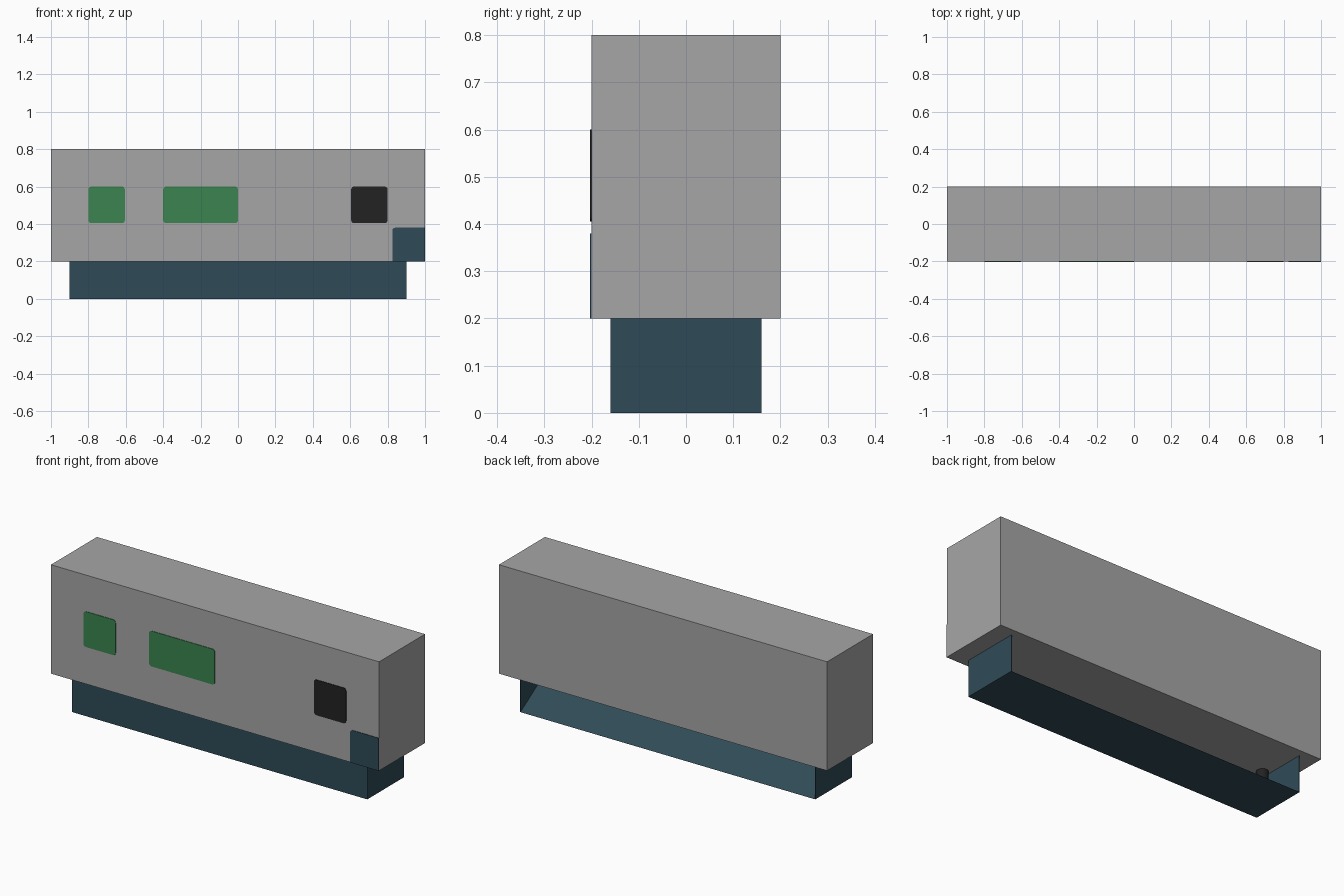
import bpy
import bmesh
import math

cube = bpy.data.objects.get("Cube")
if cube:
    bpy.data.objects.remove(cube, do_unlink=True)


def material(name, rgb):
    m = bpy.data.materials.new(name)
    m.use_nodes = True
    m.diffuse_color = (*rgb, 1)
    m.node_tree.nodes["Principled BSDF"].inputs["Base Color"].default_value = (*rgb, 1)
    return m


grey = material("light grey", (0.38, 0.38, 0.385))
teal = material("dark teal", (0.028, 0.07, 0.095))
green = material("green", (0.043, 0.23, 0.08))
black = material("black", (0.016, 0.016, 0.016))


def finish(name, bm, mat):
    bmesh.ops.recalc_face_normals(bm, faces=bm.faces)
    mesh = bpy.data.meshes.new(name)
    bm.to_mesh(mesh)
    bm.free()
    mesh.materials.append(mat)
    obj = bpy.data.objects.new(name, mesh)
    bpy.context.collection.objects.link(obj)
    return obj


def prism(name, profile, offset, mat):
    """Extrude a closed 3D outline along an offset."""
    bm = bmesh.new()
    face = bm.faces.new([bm.verts.new(p) for p in profile])
    out = bmesh.ops.extrude_face_region(bm, geom=[face])
    moved = [v for v in out["geom"] if isinstance(v, bmesh.types.BMVert)]
    bmesh.ops.translate(bm, verts=moved, vec=offset)
    return finish(name, bm, mat)


def box(name, x0, x1, y0, y1, z0, z1, mat):
    outline = [(x0, y0, z0), (x1, y0, z0), (x1, y0, z1), (x0, y0, z1)]
    return prism(name, outline, (0, y1 - y0, 0), mat)


def front_plate(name, x0, x1, z0, z1, mat, rounded=(True, True, True, True)):
    """Thin panel on the front; corners run counterclockwise from lower left."""
    r, steps, points = 0.015, 4, []
    corners = [(x0, z0, 1, 1), (x1, z0, -1, 1), (x1, z1, -1, -1), (x0, z1, 1, -1)]
    for i, (x, z, sx, sz) in enumerate(corners):
        if not rounded[i]:
            points.append((x, -0.2, z))
            continue
        for k in range(steps + 1):
            a = math.pi + (i + k / steps) * math.pi / 2
            points.append((x + sx * r + r * math.cos(a), -0.2,
                           z + sz * r + r * math.sin(a)))
    return prism(name, points, (0, -0.003, 0), mat)


# Main housing
box("housing", -1, 1, -0.2, 0.2, 0.2, 0.8, grey)

# Base: sloped tray open at the back, closed by thin end walls
prism("base_ramp", [(-0.9, 0.16, 0), (-0.9, -0.16, 0), (-0.9, -0.16, 0.2)],
      (1.8, 0, 0), teal)
for side, x in (("right", -0.9), ("left", 0.897)):
    box(side + "_base_wall", x, x + 0.003, -0.16, 0.16, 0, 0.2, teal)

# Small stud under the housing inside the tray
bm = bmesh.new()
bmesh.ops.create_cone(bm, cap_ends=True, segments=20, radius1=0.03, radius2=0.03, depth=0.07)
bmesh.ops.translate(bm, verts=bm.verts, vec=(-0.86, -0.07, 0.165))
finish("tray_stud", bm, black)

# Front panels
front_plate("small_green_panel", -0.8, -0.605, 0.405, 0.6, green)
front_plate("wide_green_panel", -0.4, 0, 0.405, 0.6, green)
front_plate("black_panel", 0.605, 0.8, 0.405, 0.6, black)
front_plate("corner_panel", 0.825, 1, 0.2, 0.38, teal, (False, False, False, True))
